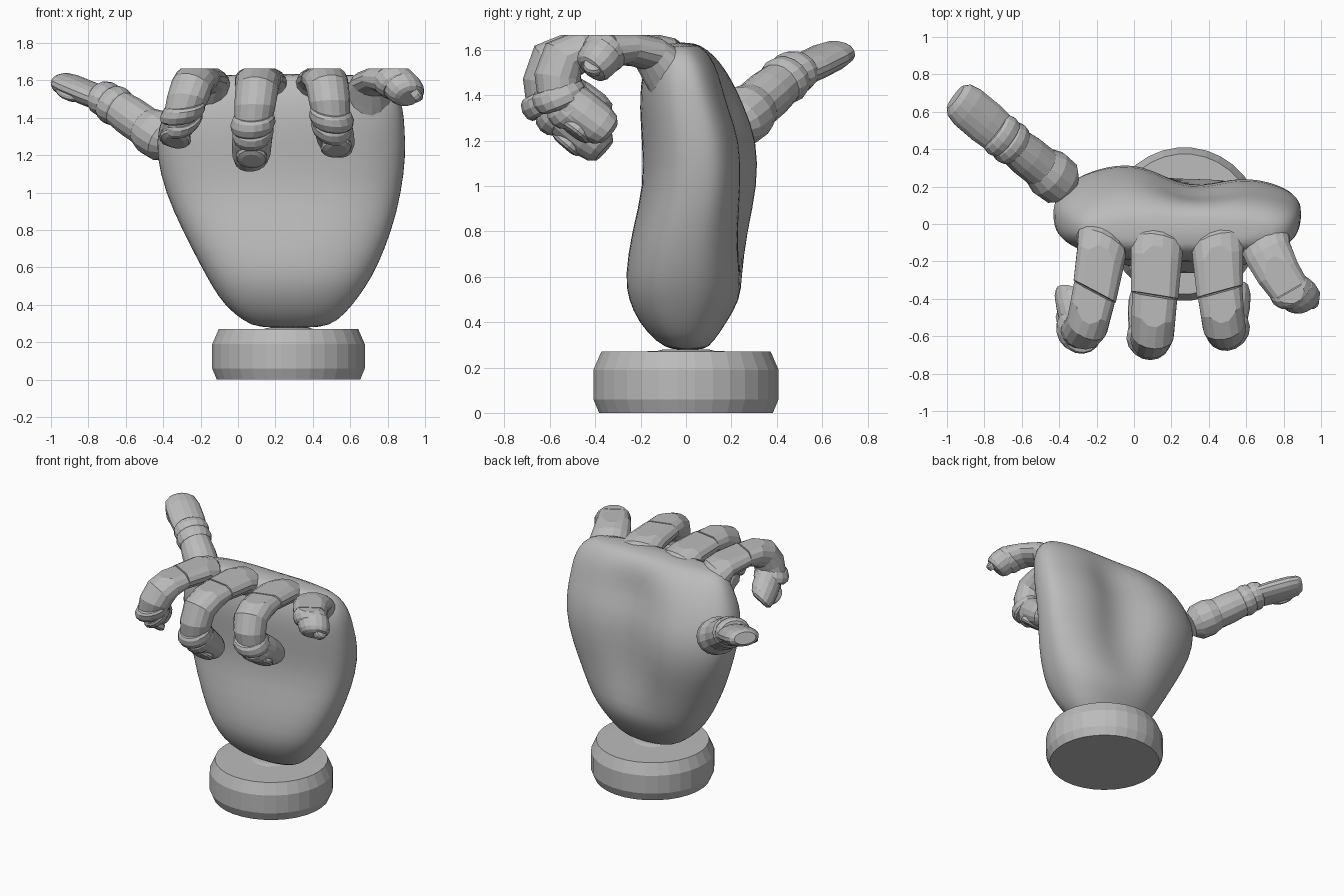
import bpy, bmesh, math
from mathutils import Vector

if "Cube" in bpy.data.objects:
    bpy.data.objects.remove(bpy.data.objects["Cube"])

grey = bpy.data.materials.new("plain grey")
grey.use_nodes = True
grey.diffuse_color = (0.5, 0.5, 0.5, 1)
grey.node_tree.nodes["Principled BSDF"].inputs["Base Color"].default_value = (0.5, 0.5, 0.5, 1)
TOP = 1.665


def finish(name, bm, smooth=None, clip=False):
    """Turn a bmesh into an object, optionally cut flat at the top."""
    if clip:
        cut = bmesh.ops.bisect_plane(bm, geom=bm.verts[:] + bm.edges[:] + bm.faces[:],
                                     plane_co=(0, 0, TOP), plane_no=(0, 0, 1), clear_outer=True)
        edges = [e for e in cut["geom_cut"] if isinstance(e, bmesh.types.BMEdge)]
        if edges:
            bmesh.ops.holes_fill(bm, edges=edges, sides=0)
    bmesh.ops.recalc_face_normals(bm, faces=bm.faces)
    mesh = bpy.data.meshes.new(name)
    bm.to_mesh(mesh)
    bm.free()
    mesh.materials.append(grey)
    ob = bpy.data.objects.new(name, mesh)
    bpy.context.collection.objects.link(ob)
    if smooth:
        bpy.ops.object.select_all(action="DESELECT")
        ob.select_set(True)
        bpy.context.view_layer.objects.active = ob
        bpy.ops.object.shade_smooth_by_angle(angle=math.radians(smooth))
    return ob


def loft(bm, rings):
    """Skin a list of point rings and close both ends."""
    loops = [[bm.verts.new(p) for p in ring] for ring in rings]
    n = len(loops[0])
    for a, b in zip(loops, loops[1:]):
        for i in range(n):
            j = (i + 1) % n
            bm.faces.new((a[i], a[j], b[j], b[i]))
    bm.faces.new(loops[0][::-1])
    bm.faces.new(loops[-1])


def ring(c, u, v, ru, rv, n=16):
    turn = [2 * math.pi * (i + 0.5) / n for i in range(n)]
    return [c + u * ru * math.cos(t) + v * rv * math.sin(t) for t in turn]


def tube(bm, path, radii, side, flats):
    """Sweep an oval along a path that bends around the side axis."""
    pts = [Vector(p) for p in path]
    rings = []
    for i, p in enumerate(pts):
        t = (pts[min(i + 1, len(pts) - 1)] - pts[max(i - 1, 0)]).normalized()
        v = t.cross(side).normalized()
        rings.append(ring(p, side, v, radii[i], radii[i] * flats[i]))
    loft(bm, rings)


def segment(bm, a, b, ra, rb, side, flat=1.0, tip=False):
    """A slightly barrelled finger bone, rounded off when it is a tip."""
    a, b = Vector(a), Vector(b)
    steps = [(0, .86), (.08, 1), (.45, 1.05), (.85, 1), (1, .86)]
    if tip:
        steps = [(0, .88), (.1, 1), (.4, 1.05), (.75, 1), (.92, .86), (1, .62)]
    tube(bm, [a.lerp(b, s) for s, k in steps],
         [(ra + (rb - ra) * s) * k for s, k in steps], side, [flat] * len(steps))


def joint(bm, at, along, r, side, flat=1.0):
    """A bulging collar around a joint."""
    at, along = Vector(at), Vector(along).normalized()
    steps = [(-.05, .9), (-.035, 1.04), (0, 1.12), (.035, 1.04), (.05, .9)]
    tube(bm, [at + along * s for s, k in steps], [r * k for s, k in steps], side, [flat] * 5)


def nail(bm, at, along, out, w, length):
    along, out = Vector(along).normalized(), Vector(out).normalized()
    side = along.cross(out).normalized()
    out = side.cross(along)
    loft(bm, [ring(Vector(at) + out * h, along, side, length * k, w * k)
              for h, k in [(-.03, .9), (0, 1), (.012, .9), (.02, .6)]])


# Round stand
bm = bmesh.new()
profile = [(.385, 0), (.41, .06), (.41, .19), (.375, .27), (.13, .272), (.1, .28)]
loft(bm, [ring(Vector((.27, 0, z)), Vector((1, 0, 0)), Vector((0, 1, 0)), r, r, 32)
          for r, z in profile])
finish("round_stand", bm)

# Palm: height, x range, y range
sections = [
    (.275, .12, .44, -.06, .08), (.31, .03, .53, -.13, .12), (.4, -.075, .615, -.21, .18),
    (.5, -.14, .685, -.255, .24), (.6, -.195, .745, -.27, .265), (.8, -.30, .825, -.24, .30),
    (1.0, -.39, .875, -.185, .345), (1.2, -.44, .90, -.195, .34), (1.35, -.43, .892, -.205, .28),
    (1.45, -.385, .885, -.2, .235), (1.54, -.335, .855, -.18, .175), (1.6, -.28, .80, -.15, .11),
    (1.635, -.2, .71, -.11, .04),
]
rings = []
for z, x0, x1, y0, y1 in sections:
    cx, cy, rx, ry = (x0 + x1) / 2, (y0 + y1) / 2, (x1 - x0) / 2, (y1 - y0) / 2
    loop = []
    for i in range(40):
        c, s = math.cos(math.tau * i / 40), math.sin(math.tau * i / 40)
        power = .85 if s > 0 else .72
        x = cx + rx * math.copysign(abs(c) ** .85, c)
        y = cy + ry * math.copysign(abs(s) ** power, s)
        # hollow running up the back, shallower towards the little finger
        depth = max(0, min(1, (z - .55) / .4)) * max(0, min(1, (1.64 - z) / .25))
        if s > 0:
            y -= s * depth * (.11 * math.exp(-((x - .28) / .2) ** 2) + .07 * max(0, min(1, (x - .1) / .4)))
        loop.append((x, y, z))
    rings.append(loop)
bm = bmesh.new()
loft(bm, rings)
palm = finish("palm", bm, 60)
sub = palm.modifiers.new("rounding", "SUBSURF")
sub.levels = sub.render_levels = 1

# Curled fingers: knuckle, arch, first joint, second joint, third joint, tip
fingers = {
    "index_finger": [(-.17, -.05, 1.50), (-.18, -.18, 1.60), (-.21, -.36, 1.61), (-.25, -.54, 1.56),
                     (-.295, -.57, 1.43), (-.34, -.37, 1.30)],
    "middle_finger": [(.12, -.05, 1.50), (.12, -.18, 1.60), (.11, -.38, 1.61), (.10, -.59, 1.55),
                      (.08, -.61, 1.37), (.07, -.36, 1.155)],
    "ring_finger": [(.45, -.05, 1.50), (.45, -.18, 1.60), (.46, -.36, 1.61), (.48, -.54, 1.56),
                    (.50, -.56, 1.40), (.53, -.34, 1.235)],
}
for name, (root, arch, j0, j1, j2, tip) in fingers.items():
    d = Vector(tip) - Vector(root)
    side = Vector((-d.y, d.x, 0)).normalized()
    bm = bmesh.new()
    # broad flattened first bone
    tube(bm, [root, Vector(root).lerp(Vector(arch), .5) + Vector((0, 0, .025)), arch, j0],
         [.13, .145, .14, .13], side, [.75, .68, .56, .54])
    tube(bm, [j0, Vector(j0).lerp(Vector(j1), .55) + Vector((0, 0, .015)), j1,
              Vector(j1).lerp(Vector(j2), .5) + Vector((0, -.015, 0)), j2],
         [.125, .12, .115, .11, .1], side, [.54, .75, .9, .95, .95])
    low = Vector(j2) - Vector(j1)
    joint(bm, j2, low + Vector((0, .1, 0)), .108, side)
    joint(bm, Vector(j2) + Vector((0, .05, -.05)), low + Vector((0, .2, 0)), .1, side)
    segment(bm, j2, tip, .105, .104, side, .9, True)
    t = (Vector(tip) - Vector(j2)).normalized()
    out = Vector((t.x, t.z, -t.y))
    nail(bm, Vector(j2).lerp(Vector(tip), .55) + out * .085, t, out, .085, .08)
    finish(name, bm, clip=True)

# Little finger, reaching outward and only half curled
bm = bmesh.new()
side = Vector((.87, .5, 0))
tube(bm, [(.69, -.05, 1.45), (.70, -.09, 1.52), (.72, -.16, 1.585), (.77, -.26, 1.61), (.83, -.35, 1.60)],
     [.13, .14, .13, .12, .11], side, [.85, .75, .6, .6, .8])
joint(bm, (.84, -.36, 1.59), (.45, -.55, -.6), .105, side, .85)
segment(bm, (.85, -.35, 1.60), (.92, -.425, 1.51), .105, .1, side, .85, True)
nail(bm, (.95, -.40, 1.54), (.4, -.6, -.5), (.8, -.1, .5), .05, .06)
finish("little_finger", bm, clip=True)

# Thumb, pointing out and backward
bm = bmesh.new()
side = Vector((.6, .8, 0))
base, mid, end = Vector((-.44, .26, 1.315)), Vector((-.68, .45, 1.48)), Vector((-.955, .68, 1.595))
way = (mid - base).normalized()
tube(bm, [base + way * s for s in (-.12, -.07, .02, .08, .12)], [.09, .13, .135, .115, .09],
     side, [.95] * 5)
segment(bm, base + way * .06, mid, .115, .1, side, .95)
joint(bm, mid - way * .03, way, .108, side, .9)
joint(bm, mid + way * .04, way + Vector((0, 0, -.2)), .108, side, .8)
segment(bm, mid, end, .11, .122, side, .55, True)
nail(bm, mid.lerp(end, .68) + Vector((-.04, -.08, -.02)), end - mid, (-.4, -.7, .3), .045, .09)
finish("thumb", bm)
